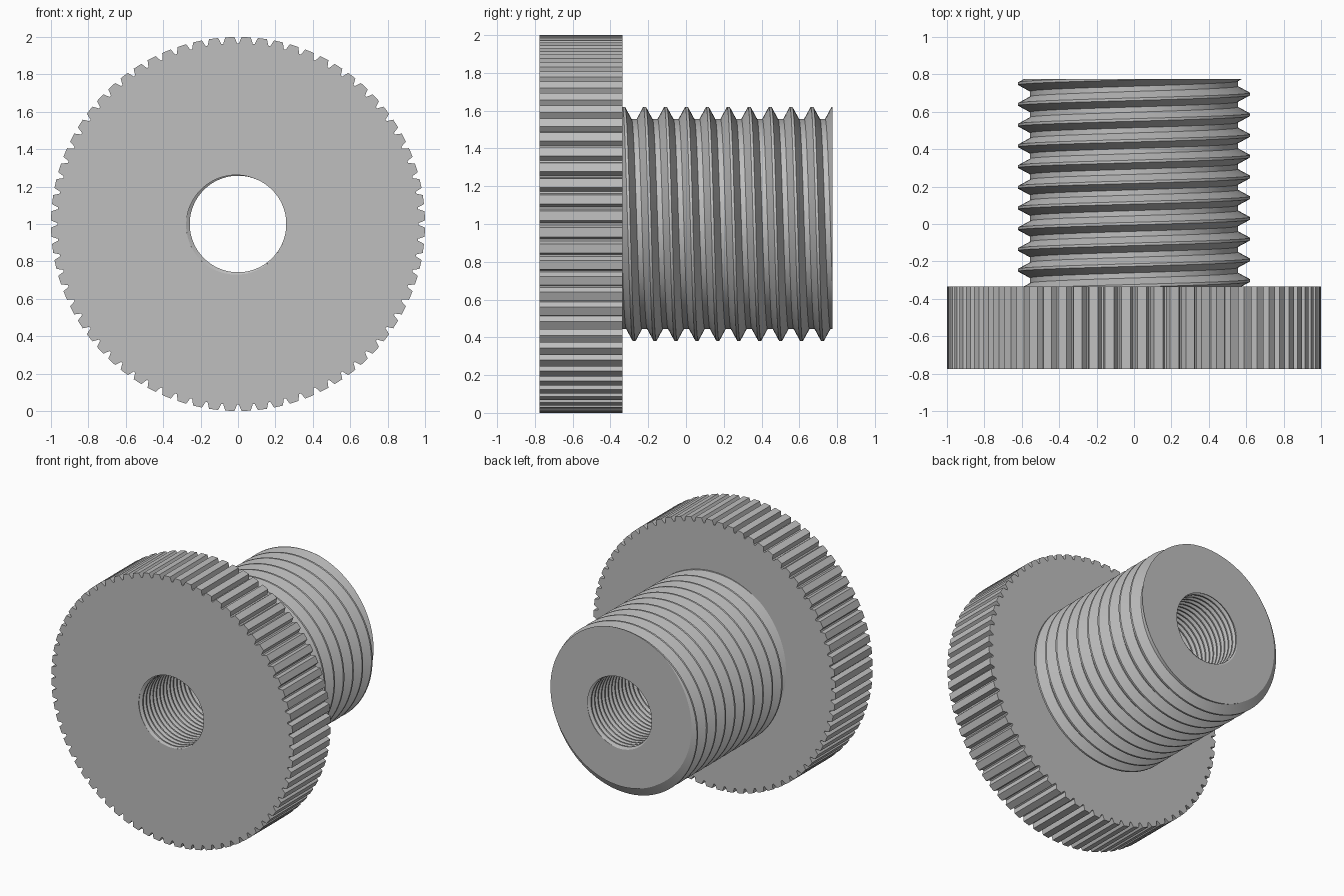
import bpy, bmesh, math
from math import sin, cos, tau, radians, floor, ceil

if "Cube" in bpy.data.objects:
    bpy.data.objects.remove(bpy.data.objects["Cube"])

FRONT, SHOULDER, BACK = -0.775, -0.335, 0.775
SEGMENTS = 96
TEETH = 72

grey = bpy.data.materials.new("plain grey")
grey.use_nodes = True
colour = (0.52, 0.52, 0.52, 1)
grey.diffuse_color = colour
grey.node_tree.nodes["Principled BSDF"].inputs["Base Color"].default_value = colour


def point(angle, radius, y):
    return (radius * cos(angle), y, 1 + radius * sin(angle))


class Thread:
    """Right-handed V thread along y, with flat crests and roots."""
    offsets = (-0.375, -0.0625, 0.0625, 0.375)

    def __init__(self, start, end, pitch, high, low, crest_y, crest_angle):
        self.start, self.end, self.pitch = start, end, pitch
        self.high, self.low = high, low
        self.crest_y, self.crest_angle = crest_y, crest_angle

    def crest(self, angle):
        return self.crest_y - self.pitch * (angle - self.crest_angle) / tau

    def radius(self, angle, y):
        u = (y - self.crest(angle)) / self.pitch
        u = abs(u - round(u))
        t = min(max((0.375 - u) / 0.3125, 0), 1)
        return self.low + (self.high - self.low) * t

    def column(self, angle):
        first = floor((self.start - self.crest_y) / self.pitch) - 2
        last = ceil((self.end - self.crest_y) / self.pitch) + 3
        points = []
        for turn in range(first, last):
            for offset in self.offsets:
                y = self.crest(angle) + (turn + offset) * self.pitch
                y = min(max(y, self.start), self.end)
                points.append(point(angle, self.radius(angle, y), y))
        return points


def skin(name, columns):
    """Join neighbouring columns of points with quads."""
    bm = bmesh.new()
    grid = [[bm.verts.new(p) for p in column] for column in columns]
    for a, b in zip(grid, grid[1:]):
        for j in range(len(a) - 1):
            ys = [v.co.y for v in (a[j], a[j + 1], b[j], b[j + 1])]
            collapsed = (a[j].co - a[j + 1].co).length < 1e-6 and \
                        (b[j].co - b[j + 1].co).length < 1e-6
            if not collapsed:
                bm.faces.new((a[j], a[j + 1], b[j + 1], b[j]))
    bmesh.ops.remove_doubles(bm, verts=bm.verts[:], dist=1e-5)
    loose = [v for v in bm.verts if not v.link_faces]
    bmesh.ops.delete(bm, geom=loose, context='VERTS')
    mesh = bpy.data.meshes.new(name)
    bm.to_mesh(mesh)
    bm.free()
    mesh.materials.append(grey)
    mesh.shade_smooth()
    mesh.set_sharp_from_angle(angle=radians(20))
    obj = bpy.data.objects.new(name, mesh)
    bpy.context.collection.objects.link(obj)
    return obj


outer = Thread(SHOULDER, BACK, 0.1108, 0.62, 0.556, BACK + 0.003, tau / 4)
inner = Thread(FRONT, BACK, 0.04, 0.278, 0.258, FRONT, radians(205))
angles = [tau * i / SEGMENTS for i in range(SEGMENTS + 1)]

# Threaded shaft with its flat back end
skin("threaded_shaft", [
    outer.column(a) + [point(a, inner.radius(a, BACK), BACK)] for a in angles])

# Threaded bore running right through
skin("threaded_bore", [inner.column(a)[::-1] for a in angles])

# Knurled head: one notch per tooth, flat front and back
notch = ((-1.1, 1.0), (-0.3, 0.966), (0.3, 0.966), (1.1, 1.0))
outline = [(tau * i / TEETH + radians(d), r) for i in range(TEETH) for d, r in notch]
outline.append(outline[0])
skin("knurled_head", [
    [point(a, inner.radius(a, FRONT), FRONT), point(a, r, FRONT),
     point(a, r, SHOULDER), point(a, 0.54, SHOULDER)] for a, r in outline])
